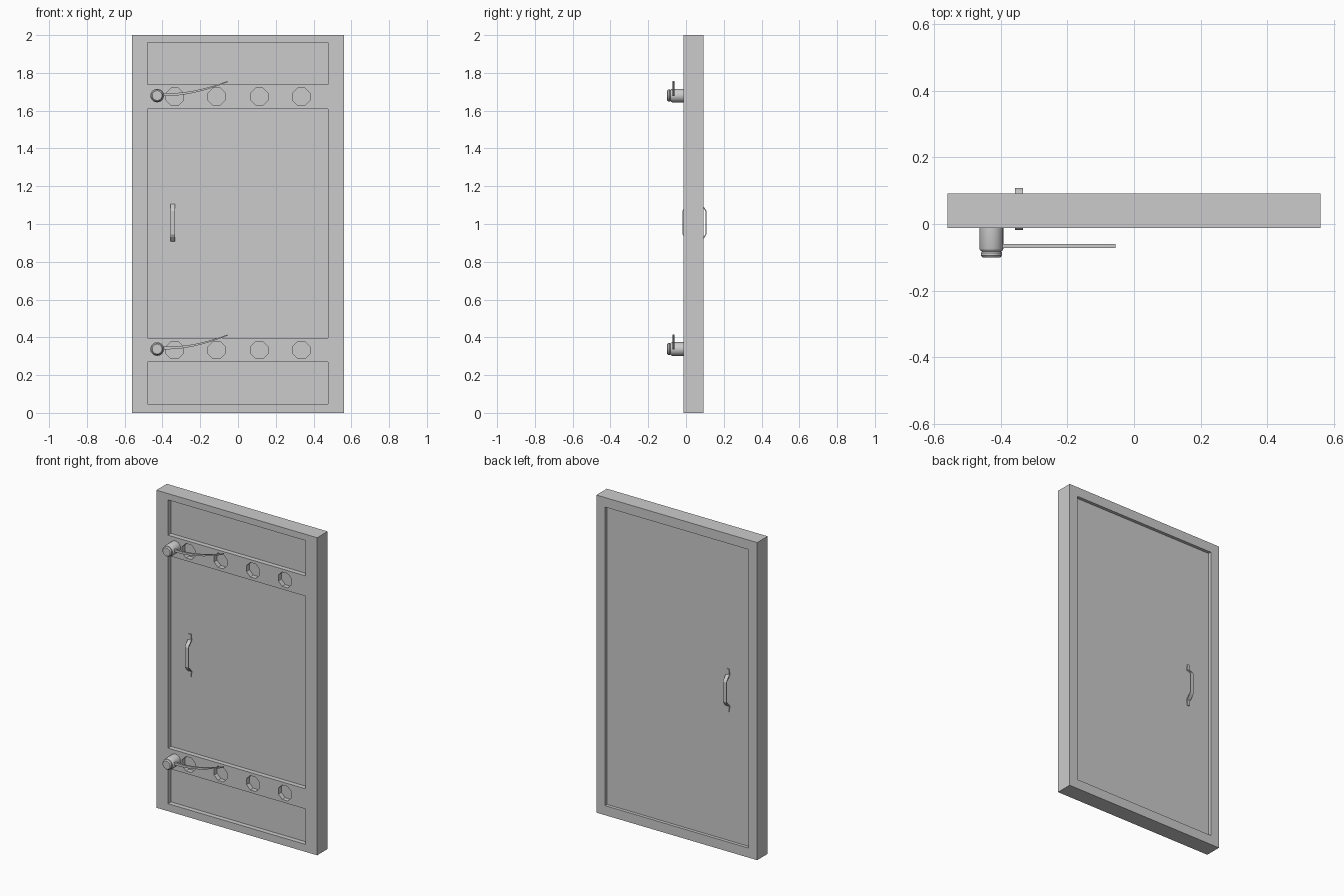
import bpy, bmesh, math
from mathutils import Matrix, Vector

if "Cube" in bpy.data.objects:
    bpy.data.objects.remove(bpy.data.objects["Cube"])

FRONT, BACK = -0.012, 0.092
FRONT_DEPTH, BACK_DEPTH = 0.03, 0.02
ROWS = (0.338, 1.68)          # heights of the two latch rows


def make_object(name, bm):
    bmesh.ops.recalc_face_normals(bm, faces=bm.faces)
    me = bpy.data.meshes.new(name)
    bm.to_mesh(me)
    bm.free()
    ob = bpy.data.objects.new(name, me)
    bpy.context.collection.objects.link(ob)
    return ob


def add_box(bm, x0, x1, y0, y1, z0, z1):
    size = Matrix.Diagonal((x1 - x0, y1 - y0, z1 - z0, 1))
    mid = Matrix.Translation(((x0 + x1) / 2, (y0 + y1) / 2, (z0 + z1) / 2))
    bmesh.ops.create_cube(bm, size=1, matrix=mid @ size)


def bridge_rings(bm, rings):
    vs = [[bm.verts.new(p) for p in r] for r in rings]
    n = len(vs[0])
    for a, b in zip(vs, vs[1:]):
        for i in range(n):
            bm.faces.new((a[i], a[(i + 1) % n], b[(i + 1) % n], b[i]))
    bm.faces.new(vs[0])
    bm.faces.new(vs[-1])


def smooth(ob, angle=35):
    bpy.ops.object.select_all(action='DESELECT')
    ob.select_set(True)
    bpy.context.view_layer.objects.active = ob
    bpy.ops.object.shade_smooth_by_angle(angle=math.radians(angle))


# Door slab
bm = bmesh.new()
add_box(bm, -0.56, 0.56, FRONT, BACK, 0, 2)
door = make_object("door_slab", bm)

# Recessed panels front and back, plus round pockets in both rails
bm = bmesh.new()
floor = FRONT + FRONT_DEPTH
for z0, z1 in ((0.047, 0.27), (0.397, 1.61), (1.738, 1.96)):
    add_box(bm, -0.48, 0.477, FRONT - 0.05, floor, z0, z1)
add_box(bm, -0.5, 0.5, BACK - BACK_DEPTH, BACK + 0.05, 0.06, 1.94)
for z in ROWS:
    for x in (-0.335, -0.113, 0.113, 0.335):
        ring = [(x + 0.049 * math.cos(a), z - 0.006 + 0.049 * math.sin(a))
                for a in (math.pi * (i + 0.5) / 4 for i in range(8))]
        bridge_rings(bm, [[(px, y, pz) for px, pz in ring] for y in (FRONT - 0.05, floor)])
cutter = make_object("recess_cutter", bm)
cutter.hide_render = True
mod = door.modifiers.new("recesses", 'BOOLEAN')
mod.operation, mod.solver, mod.object = 'DIFFERENCE', 'EXACT', cutter
bpy.context.view_layer.objects.active = door
bpy.ops.object.modifier_apply(modifier=mod.name)
bpy.data.objects.remove(cutter)


# Pull handle: flat strap bent away from the panel, flanges top and bottom
def handle(name, wall, out):
    half = [(0.0, 0.135), (0.0, 0.098), (0.007, 0.09), (0.024, 0.072), (0.03, 0.062)]
    path = [Vector(p) for p in half + [(d, -z) for d, z in reversed(half)]]
    bm = bmesh.new()
    rings = []
    for i, p in enumerate(path):
        t = (path[min(i + 1, len(path) - 1)] - path[max(i - 1, 0)]).normalized()
        n = Vector((-t.y, t.x)) * 0.006
        w = 0.007 if i in (0, len(path) - 1) else 0.012
        rings.append([(-0.345 + sx * w, wall + out * (p.x + n.x * s), 1.007 + p.y + n.y * s)
                      for sx, s in ((-1, 0), (1, 0), (1, 1), (-1, 1))])
    bridge_rings(bm, rings)
    return make_object(name, bm)


handle("front_handle", floor, -1)
handle("back_handle", BACK - BACK_DEPTH, 1)

# Latch pivots and curved tapering levers
for label, z in zip(("lower", "upper"), ROWS):
    bm = bmesh.new()
    profile = [(FRONT + 0.002, 0.036), (-0.074, 0.036), (-0.079, 0.034), (-0.083, 0.028),
               (-0.087, 0.032), (-0.094, 0.032), (-0.101, 0.026)]
    bridge_rings(bm, [[(-0.428 + r * math.cos(a), y, z + r * math.sin(a))
                       for a in (math.tau * i / 20 for i in range(20))] for y, r in profile])
    smooth(make_object(label + "_latch_pivot", bm))

    bm = bmesh.new()
    rings = []
    for i in range(9):
        t = i / 8
        x = -0.405 + 0.35 * t
        mid = z + 0.006 + 0.068 * max(0, t - 0.15) ** 1.7 / 0.85 ** 1.7
        h = 0.008 - 0.005 * t
        rings.append([(x, -0.072, mid - h), (x, -0.06, mid - h),
                      (x, -0.06, mid + h), (x, -0.072, mid + h)])
    bridge_rings(bm, rings)
    smooth(make_object(label + "_latch_lever", bm))
